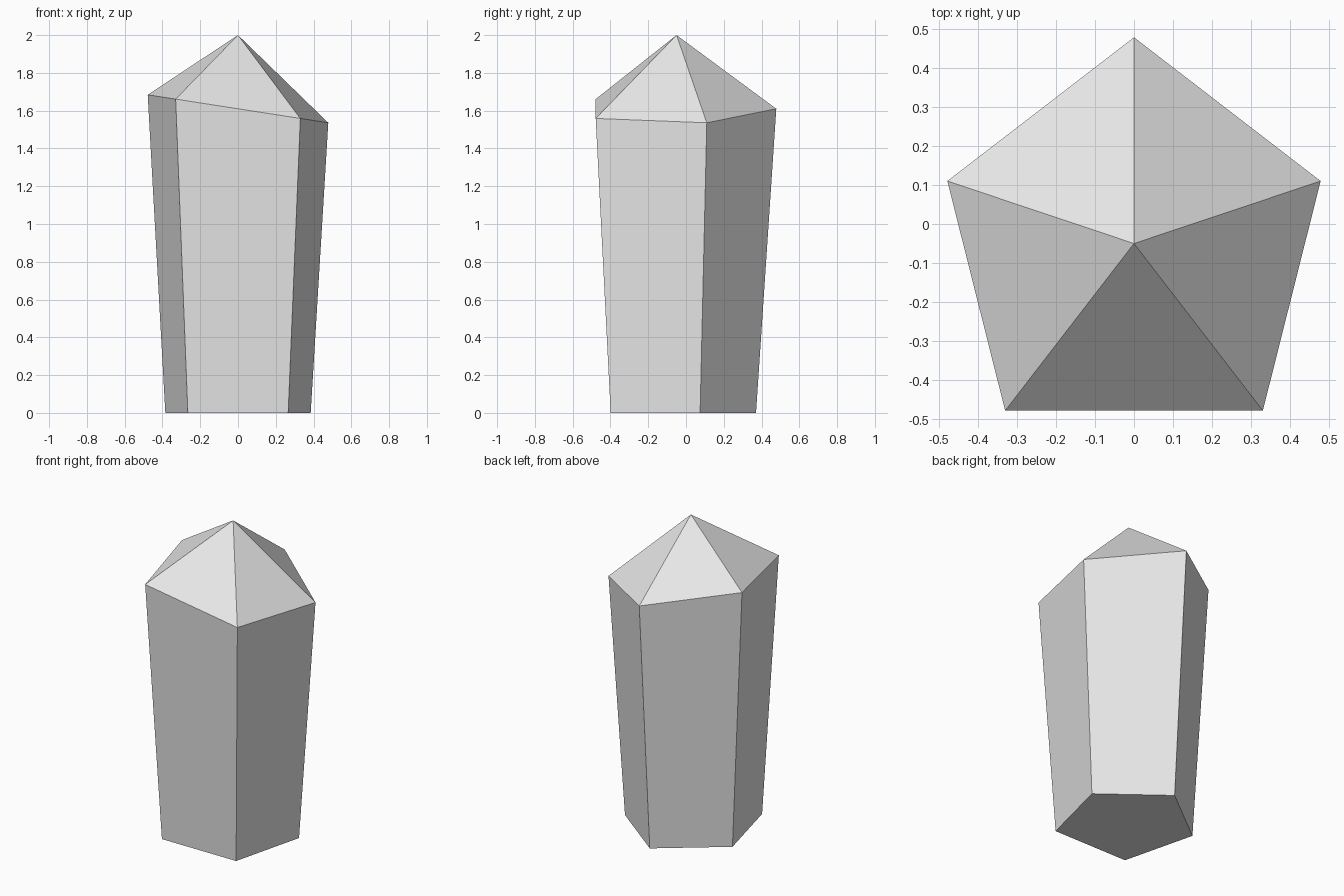
import bpy
import bmesh

cube = bpy.data.objects.get("Cube")
if cube:
    bpy.data.objects.remove(cube, do_unlink=True)

# Plain grey stone
GREY = (0.8, 0.8, 0.8, 1.0)
stone = bpy.data.materials.new("pale_grey_stone")
stone.use_nodes = True
stone.diffuse_color = GREY
stone.node_tree.nodes["Principled BSDF"].inputs["Base Color"].default_value = GREY

# Five-sided outline at the shoulder, counter-clockwise from the back
OUTLINE = [(0, 0.478), (-0.478, 0.11), (-0.33, -0.478), (0.33, -0.478), (0.478, 0.11)]
TAPER = 0.805          # base size relative to the shoulder
BASE_SHIFT = -0.014    # base centre along y
SHOULDER_Z, SHOULDER_SLOPE = 1.61, -0.155

bm = bmesh.new()
base = [bm.verts.new((x * TAPER, y * TAPER + BASE_SHIFT, 0)) for x, y in OUTLINE]
shoulder = [bm.verts.new((x, y, SHOULDER_Z + SHOULDER_SLOPE * x)) for x, y in OUTLINE]
apex = bm.verts.new((0, -0.05, 2))

# Base, flared sides and pointed cap
bm.faces.new(list(reversed(base)))
for i in range(len(OUTLINE)):
    j = (i + 1) % len(OUTLINE)
    bm.faces.new((base[i], base[j], shoulder[j], shoulder[i]))
    bm.faces.new((shoulder[i], shoulder[j], apex))
bmesh.ops.recalc_face_normals(bm, faces=bm.faces)

mesh = bpy.data.meshes.new("crystal")
bm.to_mesh(mesh)
bm.free()
mesh.materials.append(stone)
crystal = bpy.data.objects.new("crystal", mesh)
bpy.context.collection.objects.link(crystal)
